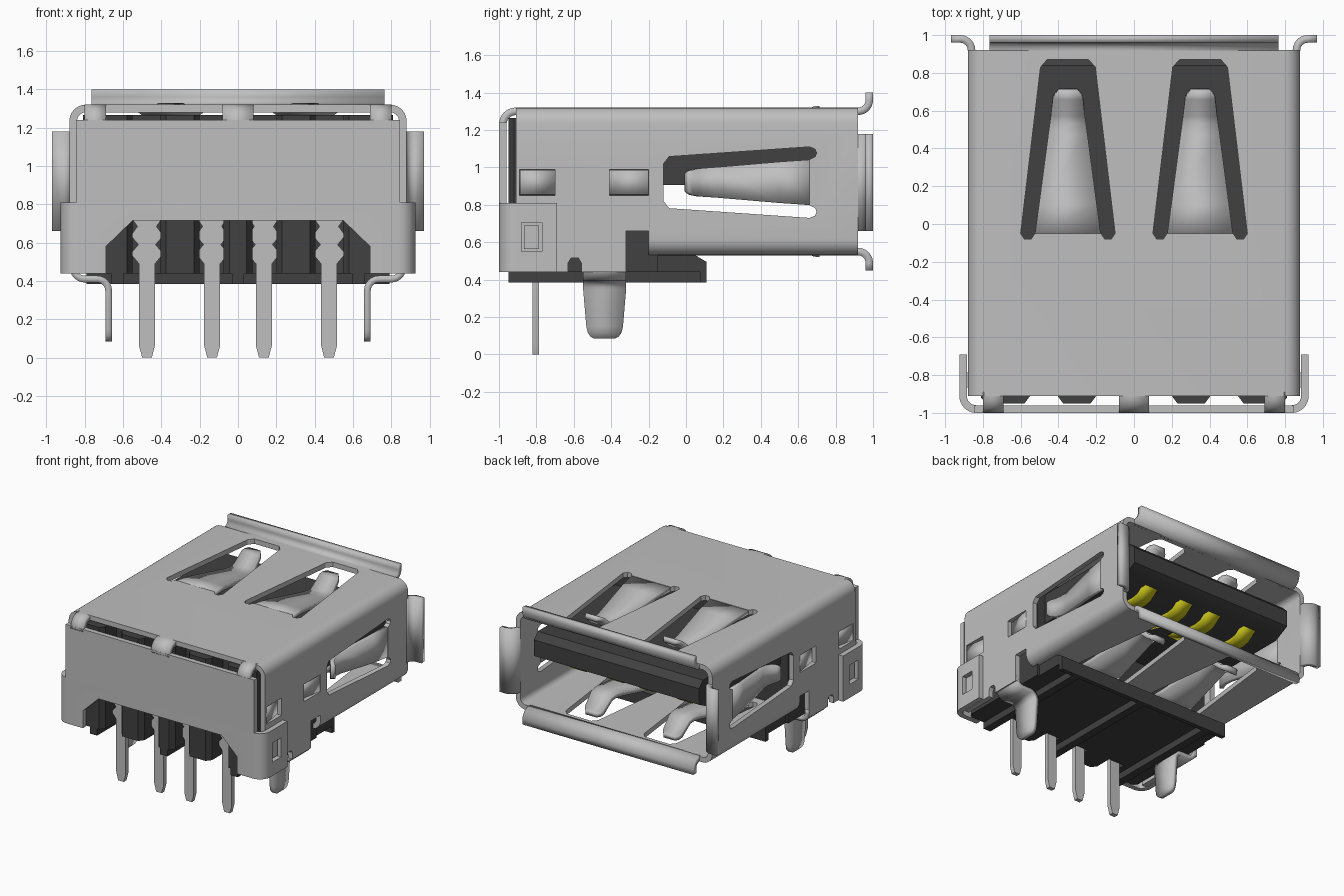
import bpy, bmesh, math

if "Cube" in bpy.data.objects:
    bpy.data.objects.remove(bpy.data.objects["Cube"], do_unlink=True)


def material(name, color):
    m = bpy.data.materials.new(name)
    m.diffuse_color = (*color, 1)
    m.use_nodes = True
    m.node_tree.nodes["Principled BSDF"].inputs["Base Color"].default_value = (*color, 1)
    return m


STEEL = material("light grey metal", (0.52, 0.52, 0.52))
PLASTIC = material("dark plastic", (0.052, 0.052, 0.052))
BRASS = material("yellow contact", (0.55, 0.52, 0.01))
T = 0.04  # sheet thickness
parts = []


def finish(name, bm, mat):
    me = bpy.data.meshes.new(name)
    bm.to_mesh(me)
    bm.free()
    ob = bpy.data.objects.new(name, me)
    bpy.context.collection.objects.link(ob)
    me.materials.append(mat)
    parts.append(ob)
    return ob


AXES = {"x": lambda a, b, c: (c, a, b), "y": lambda a, b, c: (a, c, b), "z": lambda a, b, c: (a, b, c)}


def prism(name, outline, axis, lo, hi, mat):
    """Extrude a flat outline along an axis."""
    bm = bmesh.new()
    place = AXES[axis]
    rings = [[bm.verts.new(place(a, b, c)) for a, b in outline] for c in (lo, hi)]
    n = len(outline)
    bm.faces.new(rings[0])
    bm.faces.new(rings[1])
    for i in range(n):
        j = (i + 1) % n
        bm.faces.new((rings[0][i], rings[0][j], rings[1][j], rings[1][i]))
    bmesh.ops.recalc_face_normals(bm, faces=bm.faces)
    return finish(name, bm, mat)


def rect(a0, a1, b0, b1):
    return [(a0, b0), (a1, b0), (a1, b1), (a0, b1)]


def strip(name, path, place, mat=STEEL, thick=T):
    """Bent sheet: path of (v, w, half width), placed by a (u, v, w) mapping."""
    bm = bmesh.new()
    rows = [[bm.verts.new(place(s * h, v, w)) for s in (-1, 1)] for v, w, h in path]
    for p, q in zip(rows, rows[1:]):
        bm.faces.new((p[0], p[1], q[1], q[0]))
    ob = finish(name, bm, mat)
    mod = ob.modifiers.new("sheet", "SOLIDIFY")
    mod.thickness, mod.offset, mod.use_even_offset = thick, 0, True
    return ob


def arc(cx, cy, r, a0, a1, n=6):
    return [(cx + r * math.cos(math.radians(a0 + (a1 - a0) * i / n)),
             cy + r * math.sin(math.radians(a0 + (a1 - a0) * i / n))) for i in range(n + 1)]


def cut(ob, cutters):
    """Subtract cutters, bake the result, remove the cutters."""
    for c in cutters:
        mod = ob.modifiers.new("cut", "BOOLEAN")
        mod.operation, mod.object, mod.solver = "DIFFERENCE", c, "EXACT"
    bpy.context.view_layer.objects.active = ob
    for mod in list(ob.modifiers):
        bpy.ops.object.modifier_apply(modifier=mod.name)
    for c in cutters:
        parts.remove(c)
        bpy.data.objects.remove(c, do_unlink=True)


def round_rect(x, z0, z1, r):
    return (arc(x - r, z1 - r, r, 0, 90) + arc(-x + r, z1 - r, r, 90, 180)
            + arc(-x + r, z0 + r, r, 180, 270) + arc(x - r, z0 + r, r, 270, 360))


# Shell tube with spring openings
shell = prism("shell", round_rect(0.88, 0.53, 1.32, 0.085), "y", -0.91, 0.92, STEEL)
cutters = [prism("cutter", round_rect(0.84, 0.57, 1.28, 0.045), "y", -1.2, 1.2, STEEL),
           prism("cutter", rect(-1.1, -0.2, 0.3, 0.66), "x", -1.2, 1.2, STEEL)]
spring_half = [(0.175, -0.05), (0.195, -0.08), (0.23, -0.08), (0.25, -0.05), (0.145, 0.83), (0.11, 0.87)]
for s in (-1, 1):
    outline = [(s * 0.35 + x, y) for x, y in spring_half]
    outline += [(s * 0.35 - x, y) for x, y in reversed(spring_half)]
    cutters.append(prism("cutter", outline, "z", 0.3, 1.6, STEEL))
side_half = [(-0.12, 0.10), (-0.09, 0.138), (0.66, 0.19), (0.69, 0.178), (0.698, 0.157), (0.69, 0.137), (0.66, 0.122)]
outline = [(y, 0.92 + z) for y, z in side_half] + [(y, 0.92 - z) for y, z in reversed(side_half)]
cutters.append(prism("cutter", outline, "x", -1.2, 1.2, STEEL))
LANCES = [(-0.89, -0.70), (-0.20, -0.41)]  # hinge end, free end
for a, b in LANCES:
    cutters.append(prism("cutter", rect(min(a, b), max(a, b), 0.85, 0.99), "x", -1.2, 1.2, STEEL))
cut(shell, cutters)

# Shell faces as (across, along, outward) frames
top = lambda u, v, w: (u, v, 1.30 + w)
bottom = lambda u, v, w: (u, v, 0.55 - w)
left = lambda u, v, w: (0.86 + w, v, 0.92 + u)
right = lambda u, v, w: (-0.86 - w, v, 0.92 + u)
FRAMES = {"top": top, "bottom": bottom, "left": left, "right": right}

# Flared lips around the opening
for side, frame in FRAMES.items():
    hw = 0.765 if side in ("top", "bottom") else 0.26
    curve = [(0.90, 0)] + arc(0.92, 0.06, 0.06, -90, 0) + [(0.98, 0.10 if hw > 0.5 else 0.11)]
    strip(side + "_lip", [(v, w, hw) for v, w in curve], frame)

# Spring fingers
finger = [(-0.06, 0, 0.175), (0.1, -0.015, 0.153), (0.47, -0.085, 0.104), (0.53, -0.09, 0.096),
          (0.58, -0.08, 0.09), (0.67, 0.0, 0.08), (0.69, 0.01, 0.07), (0.715, 0.012, 0.05)]
for side in ("top", "bottom"):
    for s in (-1, 1):
        strip(side + "_spring", finger,
              lambda u, v, w, f=FRAMES[side], s=s: f(u + s * 0.35, v, w), thick=0.035)
side_finger = [(0.67, 0, 0.122), (0.5, -0.015, 0.11), (0.17, -0.07, 0.082), (0.11, -0.07, 0.078),
               (0.06, -0.055, 0.074), (0.025, -0.03, 0.066), (0.005, -0.012, 0.05)]
for side in ("left", "right"):
    frame = FRAMES[side]
    strip(side + "_spring", side_finger, frame, thick=0.035)
    for a, b in LANCES:
        strip(side + "_lance", [(a, 0, 0.066), (b, -0.035, 0.066)], frame, thick=0.035)

# Lower side walls, legs and latch lugs
wall = [(-0.91, 0.66), (-0.91, 0.44), (-0.63, 0.44), (-0.63, 0.49), (-0.615, 0.515), (-0.575, 0.515),
        (-0.56, 0.49), (-0.56, 0.44), (-0.32, 0.44), (-0.32, 0.66)]
leg = ([(0.86, 0.50, 0.115)] + [(x, z, 0.115) for x, z in arc(0.80, 0.47, 0.06, 0, -90)]
       + [(x, z, 0.115) for x, z in arc(0.735, 0.35, 0.06, 90, 180)]
       + [(0.675, 0.15, 0.098), (0.675, 0.115, 0.09), (0.675, 0.095, 0.075), (0.675, 0.085, 0.055)])
for s, side in ((1, "left"), (-1, "right")):
    prism(side + "_wall", wall, "x", s * 0.84, s * 0.88, STEEL)
    strip(side + "_leg", leg, lambda u, v, w, s=s: (s * v, -0.435 + u, w), thick=0.035)
    prism(side + "_lug", rect(-0.865, -0.785, 0.565, 0.69), "x", s * 0.87, s * 0.905, STEEL)

# Front cover wrapping around the sides
half = [(0.905, -0.69)] + arc(0.835, -0.91, 0.07, 0, -90)
wrap = half + [(-x, y) for x, y in reversed(half)]
cover = strip("front_cover", [(x, y, 0.185) for x, y in wrap], lambda u, v, w: (v, w, 0.625 + u))
notch = [(-0.69, 0.3), (0.69, 0.3), (0.69, 0.58), (0.55, 0.715), (-0.55, 0.715), (-0.69, 0.58)]
cut(cover, [prism("cutter", notch, "y", -1.2, -0.85, STEEL),
            prism("cutter", rect(-0.88, -0.77, 0.55, 0.705), "x", -1.2, 1.2, STEEL)])
prism("front_plate", rect(-0.845, 0.845, 0.805, 1.24), "y", -1.0, -0.96, STEEL)
for cx, hw in ((-0.745, 0.055), (0, 0.08), (0.745, 0.055)):
    bend = [(-0.98, 1.22)] + arc(-0.91, 1.23, 0.07, 180, 90) + [(-0.89, 1.30)]
    strip("cover_tab", [(y, z, hw) for y, z in bend], lambda u, v, w, c=cx: (c + u, v, w))

# Plastic housing with open bays for the pins
half = [(0.045, -0.95), (0.075, -0.91), (0.075, -0.77), (0.2, -0.77), (0.2, -0.91), (0.23, -0.95),
        (0.375, -0.95), (0.405, -0.91), (0.405, -0.77), (0.55, -0.77), (0.55, -0.91), (0.58, -0.95),
        (0.78, -0.95), (0.81, -0.92), (0.81, -0.15)]
prism("housing", half + [(-x, y) for x, y in reversed(half)], "z", 0.44, 1.265, PLASTIC)
prism("housing_base", [(-0.2, 0.44), (0.11, 0.44), (0.11, 0.495), (0.05, 0.53), (-0.2, 0.53)],
      "x", -0.79, 0.79, PLASTIC)
for x in (-0.63, 0, 0.63):
    prism("base_rib", rect(x - 0.032, x + 0.032, -0.95, 0.11), "z", 0.385, 0.45, PLASTIC)
prism("base_edge_rib", rect(-0.79, 0.79, 0.075, 0.11), "z", 0.385, 0.45, PLASTIC)

# Tongue inside the opening
prism("tongue", [(-0.2, 0.905), (0.76, 0.905), (0.89, 0.97), (0.89, 1.10), (0.84, 1.15), (-0.2, 1.15)],
      "x", -0.74, 0.74, PLASTIC)

# Contacts and solder pins
pin_half = [(0.025, 0), (0.042, 0.065), (0.042, 0.49), (0.075, 0.53), (0.075, 0.555), (0.045, 0.59),
            (0.075, 0.625), (0.075, 0.65), (0.05, 0.685), (0.075, 0.72), (0.075, 0.85)]
bow = [(0.3, 0.915), (0.4, 0.89), (0.55, 0.855), (0.62, 0.85), (0.68, 0.862), (0.76, 0.92)]
for x in (-0.475, -0.135, 0.135, 0.475):
    outline = [(x + w, z) for w, z in pin_half] + [(x - w, z) for w, z in reversed(pin_half)]
    prism("solder_pin", outline, "y", -0.82, -0.785, STEEL)
    strip("contact", [(y, z, 0.06) for y, z in bow], lambda u, v, w, x=x: (x + u, v, w), BRASS, 0.03)

# Smooth the bends, keep edges sharp
bpy.ops.object.select_all(action="DESELECT")
for ob in parts:
    ob.select_set(True)
bpy.context.view_layer.objects.active = parts[0]
bpy.ops.object.shade_smooth_by_angle(angle=math.radians(30))
